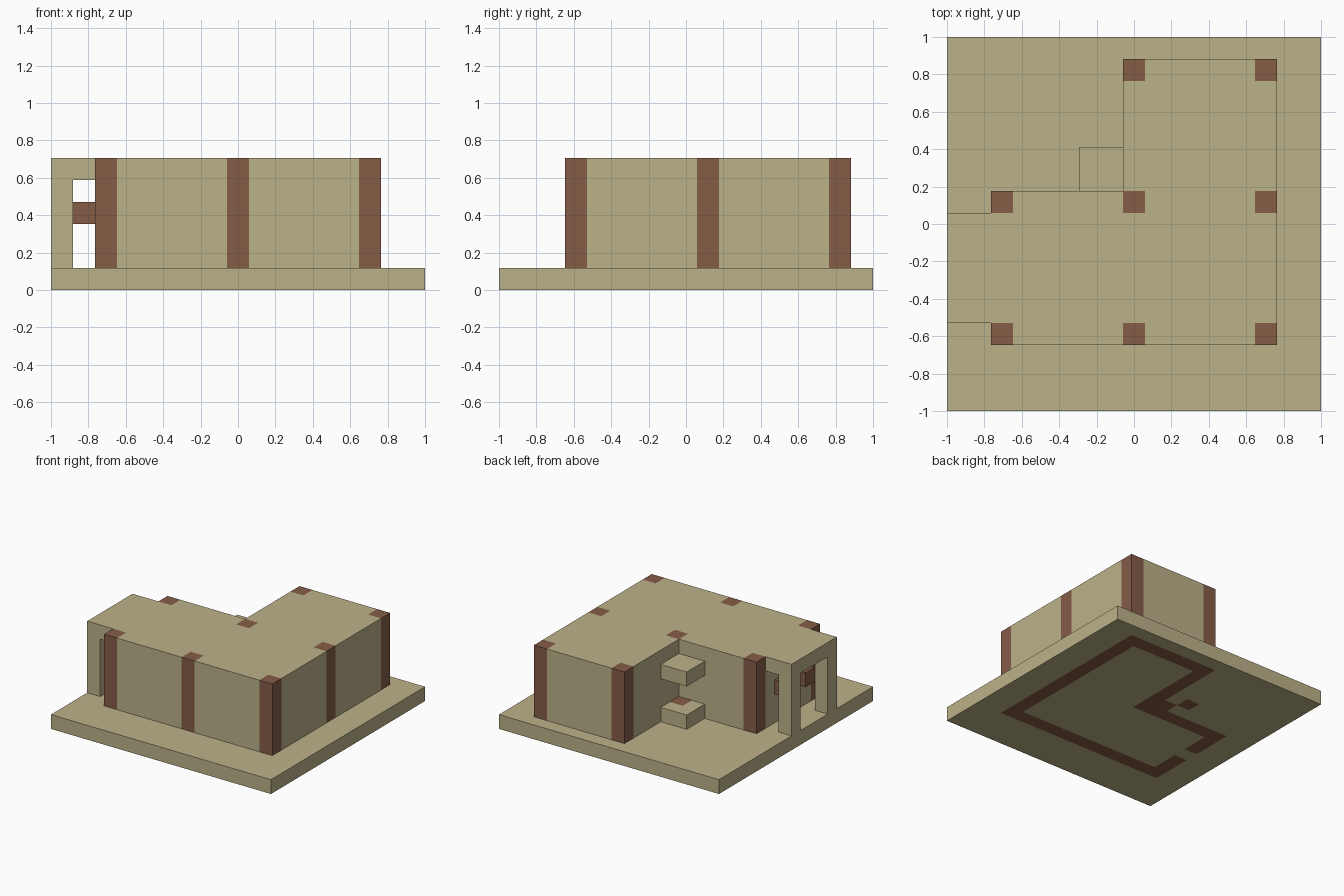
import bpy
import bmesh
from mathutils import Vector

if "Cube" in bpy.data.objects:
    bpy.data.objects.remove(bpy.data.objects["Cube"], do_unlink=True)

# The house sits on a square plot of N by N blocks
N = 17
U = 2 / N


def material(name, color):
    m = bpy.data.materials.new(name)
    m.use_nodes = True
    m.diffuse_color = (*color, 1)
    m.node_tree.nodes["Principled BSDF"].inputs["Base Color"].default_value = (*color, 1)
    return m


TAN = material("tan planks", (0.50, 0.445, 0.25))
BROWN = material("brown logs", (0.238, 0.107, 0.062))


def block(name, x, y, z, is_brown=None):
    """Box given by block ranges; is_brown(cell, normal) picks the brown faces."""
    lo, hi = Vector((x[0], y[0], z[0])), Vector((x[1], y[1], z[1]))
    bm = bmesh.new()
    bmesh.ops.create_cube(bm, size=1)
    for v in bm.verts:
        v.co = [(lo[k] + hi[k]) / 2 + v.co[k] * (hi[k] - lo[k]) for k in range(3)]
    if is_brown:
        # Cut along block lines so that faces can be coloured block by block
        for axis, (a, b) in enumerate((x, y)):
            normal = Vector((axis == 0, axis == 1, 0))
            for cut in range(a + 1, b):
                geom = bm.verts[:] + bm.edges[:] + bm.faces[:]
                bmesh.ops.bisect_plane(bm, geom=geom, plane_co=normal * cut, plane_no=normal)
        bm.normal_update()
        for f in bm.faces:
            c = f.calc_center_median() - f.normal * 0.5
            f.material_index = int(is_brown((int(c.x), int(c.y)), f.normal))
    for v in bm.verts:
        v.co = Vector((v.co.x - N / 2, v.co.y - N / 2, v.co.z)) * U
    mesh = bpy.data.meshes.new(name)
    bm.to_mesh(mesh)
    bm.free()
    mesh.materials.append(TAN)
    mesh.materials.append(BROWN)
    obj = bpy.data.objects.new(name, mesh)
    bpy.context.collection.objects.link(obj)
    return obj


def brown_block(name, x, y, z):
    return block(name, x, y, z, lambda cell, n: True)


# Log posts stand at the corners and midpoints of the walls
POSTS = {(i, j) for i in (2, 8, 14) for j in (3, 9, 15)} - {(2, 15)}


def post_rule(cell, normal):
    return cell in POSTS


# Outer walls, with a doorway gap on the porch side
WALLS = {
    "front_wall": ((2, 15), (3, 4)),
    "left_wall": ((14, 15), (4, 15)),
    "back_wall": ((9, 15), (15, 16)),
    "notch_side_wall": ((8, 9), (10, 16)),
    "notch_back_wall": ((2, 9), (9, 10)),
    "door_wall_front": ((2, 3), (4, 6)),
    "door_wall_back": ((2, 3), (7, 9)),
}
for name, (x, y) in WALLS.items():
    block(name, x, y, (1, 6), post_rule)
block("door_lintel", (2, 3), (6, 7), (3, 6))

# Flat roof between the walls
block("roof_front", (3, 14), (4, 9), (5, 6))
block("roof_back", (9, 14), (9, 15), (5, 6))


# Ground slab, with the wall footings showing underneath
def footing_rule(cell, normal):
    if normal.z > -0.5:
        return False
    in_wall = any(x[0] <= cell[0] < x[1] and y[0] <= cell[1] < y[1]
                  for x, y in WALLS.values())
    return in_wall or cell in {(7, 10), (6, 11)}


block("ground_slab", (0, N), (0, N), (0, 1), footing_rule)

# Porch: roof, two posts, and a lamp on each side of the door
block("porch_roof", (0, 2), (4, 9), (5, 6))
for side, post_y, lamp_y in (("front", 4, 5), ("back", 8, 7)):
    block("porch_post_" + side, (0, 1), (post_y, post_y + 1), (1, 5))
    brown_block("porch_lamp_" + side, (1, 2), (lamp_y, lamp_y + 1), (3, 4))

# Hearth in the back notch: low base with a brown inner block, and a hood
block("hearth_base", (6, 8), (10, 12), (1, 2),
      lambda cell, n: cell == (7, 10) and n.z > 0.5)
block("hearth_hood", (6, 8), (10, 12), (4, 5))
